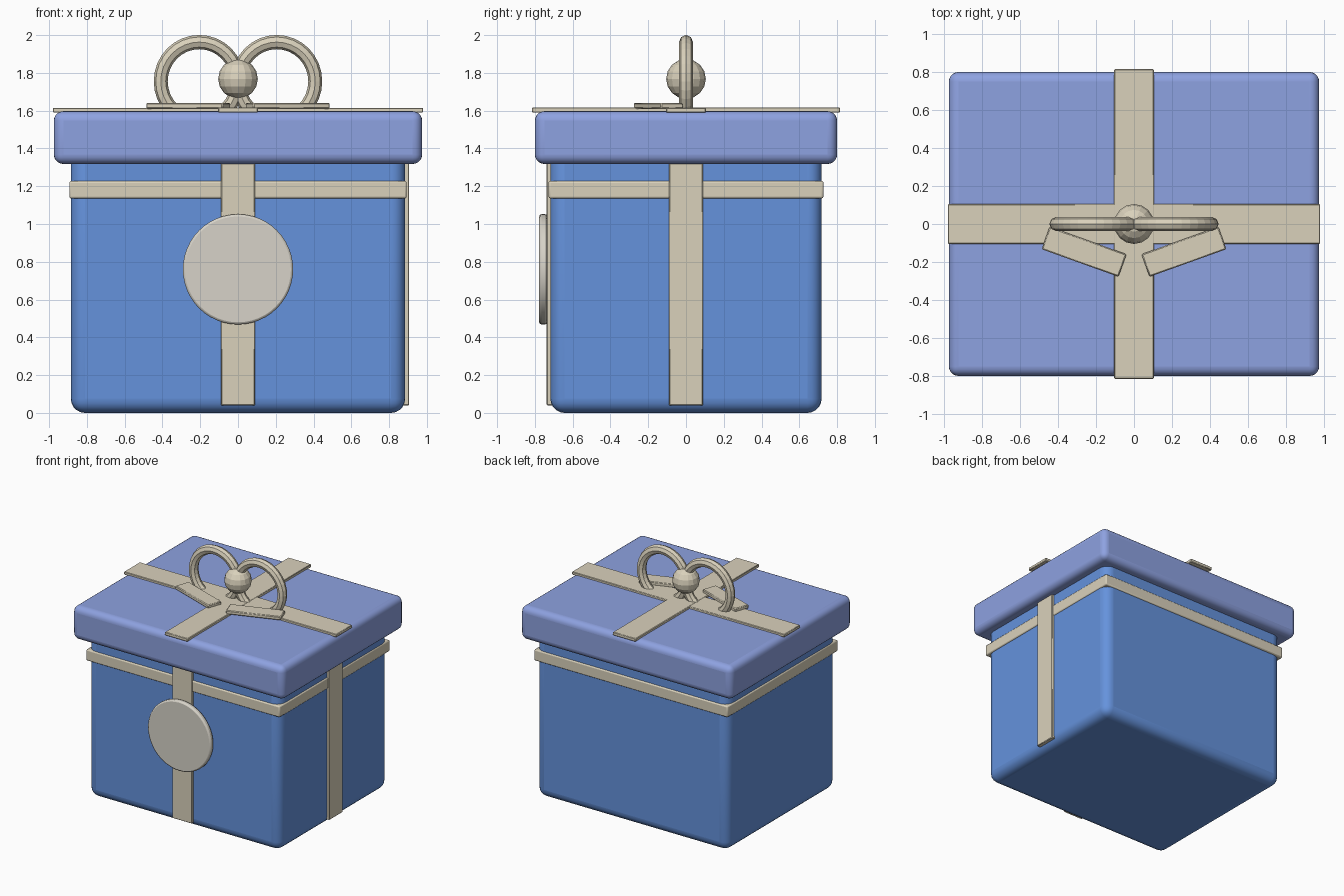
import bpy, math

if "Cube" in bpy.data.objects:
    bpy.data.objects.remove(bpy.data.objects["Cube"])

def material(name, rgb):
    m = bpy.data.materials.new(name)
    m.diffuse_color = (*rgb, 1)
    m.use_nodes = True
    m.node_tree.nodes["Principled BSDF"].inputs["Base Color"].default_value = m.diffuse_color
    return m

BLUE = material("body_blue", (0.13, 0.29, 0.72))
LILAC = material("lid_blue", (0.27, 0.36, 0.75))
CREAM = material("ribbon_cream", (0.70, 0.64, 0.50))
PALE = material("tag_pale", (0.68, 0.65, 0.58))

def finish(o, name, mat, bevel=0, segments=3, smooth=True):
    """Name and colour a part, scale applied, with optional rounded edges."""
    o.name = name
    o.data.materials.append(mat)
    bpy.ops.object.transform_apply(location=False, rotation=False, scale=True)
    if bevel:
        b = o.modifiers.new("rounding", 'BEVEL')
        b.width, b.segments, b.limit_method = bevel, segments, 'ANGLE'
    if smooth:
        bpy.ops.object.shade_smooth_by_angle(angle=math.radians(40))
    return o

def box(name, lo, hi, mat, bevel=0, segments=3, turn=0):
    """Box between two corners, optionally turned about its own centre."""
    bpy.ops.mesh.primitive_cube_add(size=1, location=[(a + b) / 2 for a, b in zip(lo, hi)],
                                    rotation=(0, 0, turn))
    o = bpy.context.object
    o.scale = [b - a for a, b in zip(lo, hi)]
    return finish(o, name, mat, bevel, segments)

# Box body and overhanging lid
box("box_body", (-0.885, -0.718, 0), (0.885, 0.718, 1.41), BLUE, 0.075, 5)
box("lid", (-0.975, -0.80, 1.318), (0.975, 0.80, 1.597), LILAC, 0.05, 5)

# Ribbons: band round the body, front and right strips, cross on the lid
box("band", (-0.893, -0.728, 1.135), (0.893, 0.728, 1.228), CREAM, 0.01, 2)
box("front_ribbon", (-0.09, -0.738, 0.04), (0.09, -0.70, 1.36), CREAM, 0.004, 1)
box("side_ribbon", (0.87, -0.09, 0.04), (0.906, 0.09, 1.36), CREAM, 0.004, 1)
box("lid_ribbon_across", (-0.98, -0.105, 1.59), (0.98, 0.105, 1.615), CREAM, 0.004, 1)
box("lid_ribbon_along", (-0.105, -0.815, 1.59), (0.105, 0.815, 1.617), CREAM, 0.004, 1)

# Round tag on the front
bpy.ops.mesh.primitive_cylinder_add(vertices=48, radius=0.292, depth=0.042,
                                    location=(0, -0.756, 0.76), rotation=(math.pi / 2, 0, 0))
finish(bpy.context.object, "round_tag", PALE, 0.012, 2)

# Bow: two upright loops sunk into the lid, two flat tails, central knot
for side, s in (("left", -1), ("right", 1)):
    bpy.ops.mesh.primitive_torus_add(major_segments=32, minor_segments=8,
                                     major_radius=0.204, minor_radius=0.037,
                                     location=(s * 0.205, 0, 1.755), rotation=(math.pi / 2, 0, 0))
    o = bpy.context.object
    o.scale = (1, 1.02, 1)
    finish(o, side + "_bow_loop", CREAM, smooth=False)
    cx, cy = s * 0.263, -0.146
    box(side + "_bow_tail", (cx - 0.215, cy - 0.063, 1.61), (cx + 0.215, cy + 0.063, 1.641),
        CREAM, 0.006, 1, turn=s * math.radians(19.7))

bpy.ops.mesh.primitive_uv_sphere_add(segments=16, ring_count=8, radius=0.105,
                                     location=(0, 0, 1.768))
finish(bpy.context.object, "bow_knot", CREAM, smooth=False)
